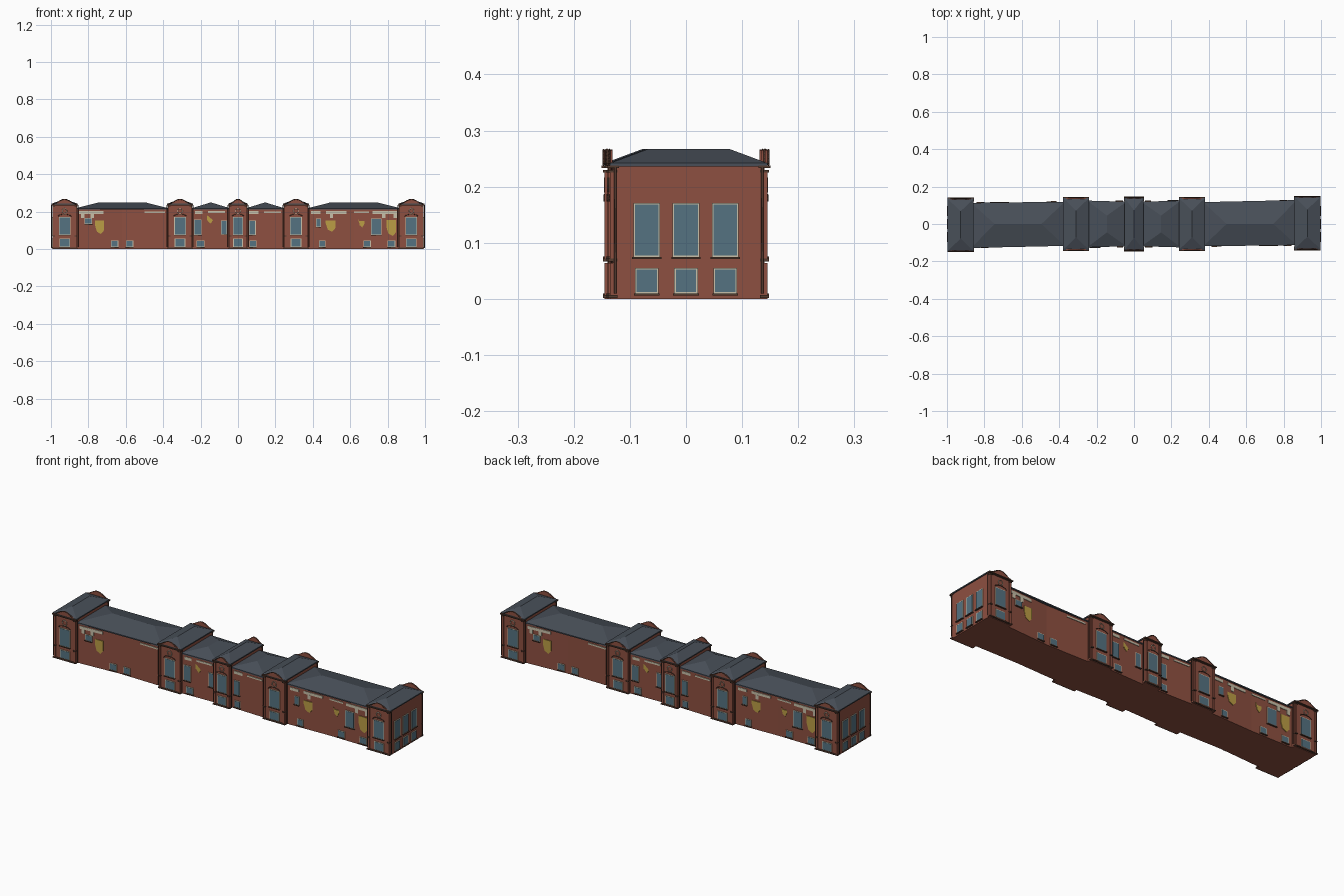
import bpy, bmesh
from math import sin, cos, pi

if "Cube" in bpy.data.objects:
    bpy.data.objects.remove(bpy.data.objects["Cube"])


def mat(name, col):
    m = bpy.data.materials.new(name)
    m.diffuse_color = (*col, 1)
    m.use_nodes = True
    m.node_tree.nodes["Principled BSDF"].inputs["Base Color"].default_value = m.diffuse_color
    return m


BRICK = mat("brick", (0.27, 0.08, 0.052))
ROOF = mat("slate", (0.065, 0.078, 0.098))
GLASS = mat("glass", (0.09, 0.17, 0.22))
CREAM = mat("cream", (0.58, 0.53, 0.4))
YELLOW = mat("yellow", (0.5, 0.34, 0.06))
DARK = mat("dark_trim", (0.09, 0.045, 0.03))


def mesh(name, verts, faces, m):
    me = bpy.data.meshes.new(name)
    me.from_pydata(verts, [], faces)
    bm = bmesh.new()
    bm.from_mesh(me)
    bmesh.ops.recalc_face_normals(bm, faces=bm.faces)
    bm.to_mesh(me)
    bm.free()
    me.materials.append(m)
    ob = bpy.data.objects.new(name, me)
    bpy.context.collection.objects.link(ob)
    return ob


def prism(name, low, high, m):
    n = len(low)
    sides = [(i, (i + 1) % n, n + (i + 1) % n, n + i) for i in range(n)]
    return mesh(name, low + high, sides + [tuple(range(n)), tuple(range(n, 2 * n))], m)


def box(name, x0, x1, y0, y1, z0, z1, m):
    base = [(x0, y0), (x1, y0), (x1, y1), (x0, y1)]
    return prism(name, [(*p, z0) for p in base], [(*p, z1) for p in base], m)


def plan(name, pts, z0, z1, m):
    return prism(name, [(*p, z0) for p in pts], [(*p, z1) for p in pts], m)


def strip(name, pts, r, m):
    # thin trim following a path
    cu = bpy.data.curves.new(name, 'CURVE')
    cu.dimensions = '3D'
    cu.bevel_depth = r
    cu.bevel_resolution = 0
    s = cu.splines.new('POLY')
    s.points.add(len(pts) - 1)
    for p, q in zip(s.points, pts):
        p.co = (*q, 1)
    cu.materials.append(m)
    ob = bpy.data.objects.new(name, cu)
    bpy.context.collection.objects.link(ob)


def hip(name, x0, x1, yf0, yf1, yb0, yb1, z, top, ridge):
    # hipped roof over four eave corners
    low = [(x0, yf0), (x1, yf1), (x1, yb1), (x0, yb0)]
    v = [(*p, z - 0.006) for p in low] + [(*p, z) for p in low] + [(*p, top) for p in ridge]
    f = [(0, 1, 2, 3)] + [(i, (i + 1) % 4, 4 + (i + 1) % 4, 4 + i) for i in range(4)]
    if abs(ridge[0][0] - ridge[1][0]) > 1e-4:
        f += [(4, 5, 9, 8), (5, 6, 9), (6, 7, 8, 9), (7, 4, 8)]
    else:
        f += [(4, 5, 8), (5, 6, 9, 8), (6, 7, 9), (7, 4, 8, 9)]
    mesh(name, v, f, ROOF)


def facade_window(name, x, y, s, w, z0, z1):
    # s = outward direction along y
    h = w / 2
    box(name + "_frame", x - h - .003, x + h + .003, y - .003, y + .003, z0 - .003, z1 + .003, CREAM)
    box(name + "_glass", x - h, x + h, y - .004, y + .004, z0, z1, GLASS)
    box(name + "_sill", x - h - .004, x + h + .004, y - .008, y + .008, z0 - .006, z0 - .002, DARK)


# pavilions: centre x, half width, front wall y, back wall y
PAVS = [(-.927, .065, -.14, .13), (-.31, .064, -.133, .133), (0, .047, -.135, .135),
        (.31, .064, -.133, .133), (.927, .065, -.13, .14)]
for cx, hw, yf, yb in PAVS:
    box("pavilion_wall", cx - hw, cx + hw, yf, yb, 0, .236, BRICK)
    e = .005
    hip("pavilion_roof", cx - hw - e, cx + hw + e, yf - e, yf - e, yb + e, yb + e,
        .242, .267, [(cx, yf + .062), (cx, yb - .062)])
    for y, s in ((yf, -1), (yb, 1)):
        w = .056 if hw > .06 else .05
        facade_window("tall_window", cx, y, s, w, .078, .168)
        facade_window("low_window", cx, y, s, w * .9, .012, .052)
        # ogee gable moulding and cornices
        g = [(cx + hw * t * 1.06, y + s * .007, .239 + .027 * cos(t * pi / 2) ** 2)
             for t in [i / 6 for i in range(-6, 7)]]
        strip("gable_moulding", g, .002, DARK)
        prism("gable_panel", [(p[0], y + s * .001, p[2]) for p in g],
              [(p[0], y + s * .005, p[2]) for p in g], BRICK)
        box("cornice", cx - hw - .006, cx + hw + .006, y - .011, y + .011, .233, .238, DARK)
        box("base_band", cx - hw - .003, cx + hw + .003, y - .008, y + .008, .002, .007, DARK)
        # round ornament with curved garlands above the window
        strip("medallion", [(cx + .013 * cos(a * pi / 6), y + s * .004, .203 + .013 * sin(a * pi / 6))
                            for a in range(13)], .002, CREAM)
        strip("arch_trim", [(cx - (w / 2 + .006) * cos(a * pi / 8), y + s * .005, .174 + .012 * sin(a * pi / 8))
                            for a in range(9)], .002, DARK)
        for k in (-1, 1):
            x = cx + k * (hw - .006)
            box("pilaster", x - .005, x + .005, y - .005, y + .005, .072, .226, BRICK)
            box("pilaster_base", x - .005, x + .005, y - .005, y + .005, .0, .064, BRICK)
            for z in (.067, .225):
                box("pilaster_cap", x - .007, x + .007, y - .008, y + .008, z, z + .005, DARK)
            strip("drainpipe", [(cx + k * (hw + .006), y - s * .004, .01),
                                (cx + k * (hw + .006), y - s * .004, .234)], .0025, DARK)

# end wall windows and sills
for s in (-1, 1):
    X = s * .992
    for yc in (-.07, 0, .07):
        for z0, z1, w in ((.077, .168, .021), (.012, .052, .018)):
            box("end_window_frame", X - .003, X + .003, yc - w - .003, yc + w + .003, z0 - .003, z1 + .003, CREAM)
            box("end_window_glass", X - .004, X + .004, yc - w, yc + w, z0, z1, GLASS)
            box("end_window_sill", X - .008, X + .008, yc - w - .005, yc + w + .005, z0 - .006, z0 - .002, DARK)

# slightly bent wings: front and back wall lines, as (x, y) points
FRONT = {"left": [(-.87, -.125), (-.62, -.11), (-.37, -.114)], "inner_left": [(-.25, -.122), (-.04, -.116)],
         "inner_right": [(.04, -.116), (.25, -.122)], "right": [(.37, -.116), (.62, -.108), (.87, -.11)]}
TURN = {"left": "right", "right": "left", "inner_left": "inner_right", "inner_right": "inner_left"}
for n, f in FRONT.items():
    b = [(-x, -y) for x, y in FRONT[TURN[n]]]
    plan(n + "_wing_wall", f + b, 0, .212, BRICK)
    x0, x1 = f[0][0], f[-1][0]
    m = (x0 + x1) / 2
    long = len(f) == 3
    ridge = [(m - .125, 0), (m + .125, 0)] if long else [(m, -.045), (m, .045)]
    hip(n + "_wing_roof", x0, x1, f[0][1] - .003, f[-1][1] - .003, b[-1][1] + .003, b[0][1] + .003,
        .217, .249, ridge)


def wall_y(x):
    for f in FRONT.values():
        for (xa, ya), (xb, yb) in zip(f, f[1:]):
            if xa <= x <= xb:
                return ya + (yb - ya) * (x - xa) / (xb - xa)
    return -.12


# wing details on the front, repeated on the back by a half turn
TALL = [(-.215, .036, .078, .155), (.077, .03, .078, .15), (-.075, .026, .08, .15),
        (.43, .022, .12, .16), (.74, .05, .078, .16), (-.80, .035, .135, .162)]
LOW = [(-.66, .034), (-.58, .034), (-.2, .036), (.08, .03), (.45, .03), (.69, .034), (.82, .036)]
BLIND = [(-.74, .024, .08, .152), (.495, .026, .092, .152), (.66, .016, .115, .15),
         (.82, .026, .07, .155), (-.15, .015, .135, .152)]
FRIEZE = [(-.85, -.72, .187, .202), (-.50, -.39, .192, .2), (-.23, -.19, .187, .202), (-.16, -.07, .192, .202),
          (.06, .11, .187, .202), (.14, .23, .192, .2), (.39, .44, .187, .202), (.47, .58, .188, .202),
          (.62, .70, .192, .2), (.72, .85, .187, .202)]
for s in (1, -1):
    for x, w, z0, z1 in TALL:
        facade_window("wing_window", s * x, s * wall_y(x), -s, w, z0, z1)
    for x, w in LOW:
        facade_window("wing_low_window", s * x, s * wall_y(x), -s, w, .012, .042)
    for x, w, z0, z1 in BLIND:
        shape = [(-w, z1), (w, z1), (w, z0 + .02), (.3 * w, z0), (-.6 * w, z0 + .012), (-w, z0 + .045)]
        y = wall_y(x)
        prism("yellow_panel", [(s * (x + a), s * (y - .003), z) for a, z in shape],
              [(s * (x + a), s * (y + .004), z) for a, z in shape], YELLOW)
    for xa, xb, z0, z1 in FRIEZE:
        ya, yb = wall_y(xa), wall_y(xb)
        plan("frieze_panel", [(s * xa, s * (ya - .003)), (s * xb, s * (yb - .003)),
                              (s * xb, s * (yb + .004)), (s * xa, s * (ya + .004))], z0, z1, CREAM)
    for x in (-.83, -.78, .78, .84, .5):
        y = wall_y(x)
        ys = sorted((s * (y - .003), s * (y + .004)))
        xs = sorted((s * (x - .009), s * (x + .009)))
        box("frieze_bracket", *xs, *ys, .165, .188, CREAM)
